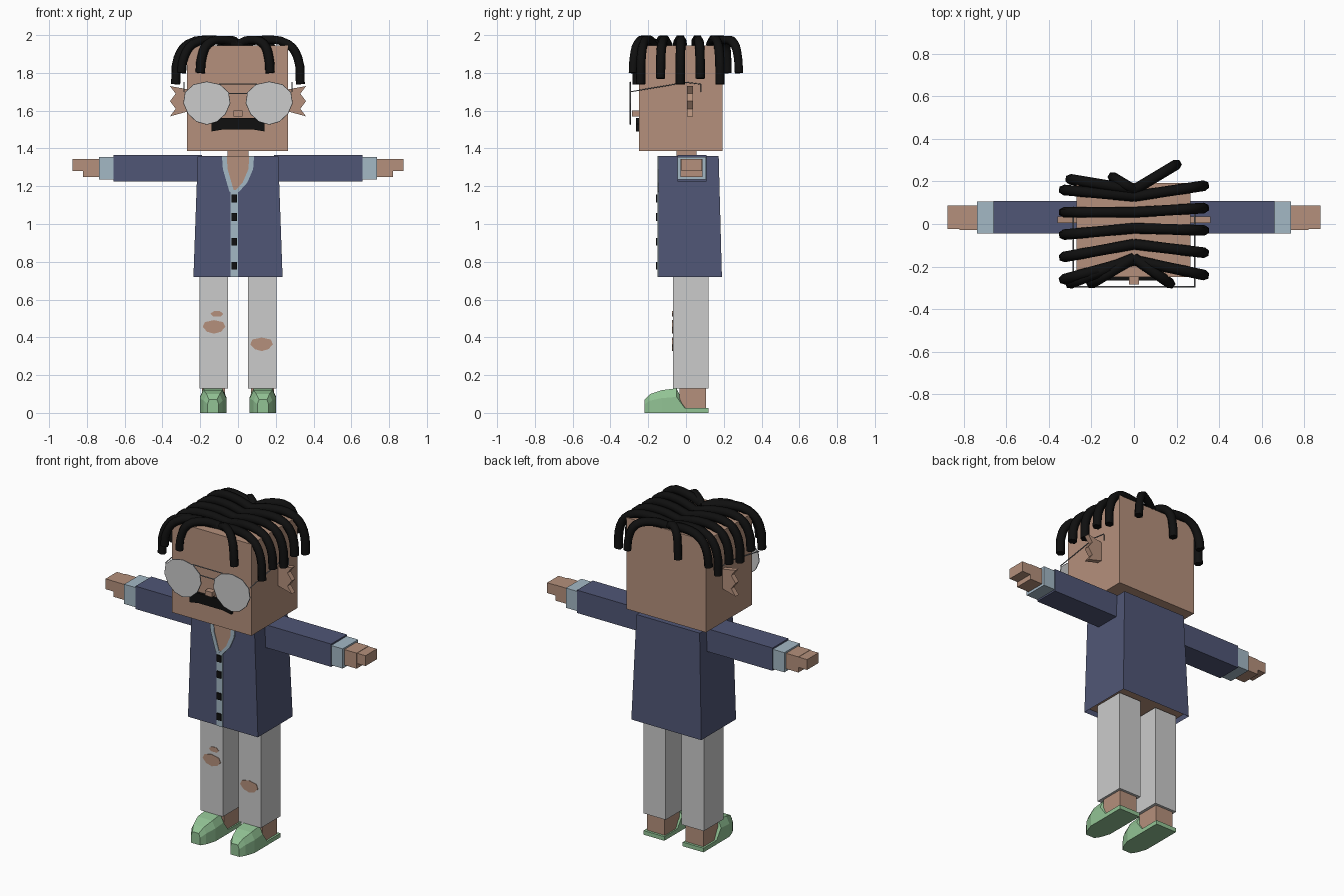
import bpy, bmesh
from math import sin, cos, tau, copysign
from mathutils import Vector

cube = bpy.data.objects.get("Cube")
if cube:
    bpy.data.objects.remove(cube, do_unlink=True)


def material(name, red, green, blue):
    mat = bpy.data.materials.new(name)
    mat.use_nodes = True
    mat.diffuse_color = (red, green, blue, 1)
    shader = mat.node_tree.nodes["Principled BSDF"]
    shader.inputs["Base Color"].default_value = mat.diffuse_color
    return mat


skin = material("skin", 0.46, 0.28, 0.2)
navy = material("navy_cloth", 0.08, 0.093, 0.18)
pale_blue = material("pale_blue_shirt", 0.37, 0.48, 0.56)
light_grey = material("light_grey", 0.6, 0.6, 0.6)
shoe_green = material("shoe_green", 0.29, 0.55, 0.3)
black = material("black", 0.005, 0.005, 0.005)
wire_grey = material("wire_grey", 0.25, 0.26, 0.28)


def loft(name, rings, mat):
    """Skin a run of equal-length point rings and cap both ends."""
    bm = bmesh.new()
    rows = [[bm.verts.new(point) for point in ring] for ring in rings]
    for lower, upper in zip(rows, rows[1:]):
        for i in range(len(lower)):
            bm.faces.new((lower[i - 1], lower[i], upper[i], upper[i - 1]))
    bm.faces.new(rows[0])
    bm.faces.new(rows[-1])
    bmesh.ops.recalc_face_normals(bm, faces=bm.faces)
    mesh = bpy.data.meshes.new(name)
    bm.to_mesh(mesh)
    bm.free()
    mesh.materials.append(mat)
    part = bpy.data.objects.new(name, mesh)
    bpy.context.collection.objects.link(part)
    return part


def rectangle(x, y, height):
    return [(x[0], y[0], height), (x[1], y[0], height),
            (x[1], y[1], height), (x[0], y[1], height)]


def box(name, x, y, z, mat):
    return loft(name, [rectangle(x, y, height) for height in z], mat)


def plate(name, outline, front, back, mat):
    """Extrude an x-z outline from front to back."""
    return loft(name, [[(x, y, z) for x, z in outline] for y in (front, back)], mat)


def oval(x, z, width, height, taper, count=12):
    """Rounded outline, wider at the top by the taper."""
    angles = [tau * i / count for i in range(count)]
    return [(x + width * cos(a) * (1 + taper * sin(a)), z + height * sin(a)) for a in angles]


def tube(name, points, radius, mat, handles="VECTOR"):
    curve = bpy.data.curves.new(name, "CURVE")
    curve.dimensions = "3D"
    curve.bevel_depth = radius
    curve.bevel_resolution = 1
    curve.resolution_u = 3
    curve.use_fill_caps = True
    spline = curve.splines.new("BEZIER")
    spline.bezier_points.add(len(points) - 1)
    for knot, point in zip(spline.bezier_points, points):
        knot.co = point
        knot.handle_left_type = knot.handle_right_type = handles
    curve.materials.append(mat)
    part = bpy.data.objects.new(name, curve)
    bpy.context.collection.objects.link(part)
    return part


# Head and neck
box("head", (-0.27, 0.265), (-0.25, 0.193), (1.387, 1.945), skin)
box("neck", (-0.055, 0.055), (-0.05, 0.055), (1.3, 1.4), skin)
box("nose", (-0.024, 0.024), (-0.285, -0.25), (1.57, 1.6), skin)
half_moustache = [(0.08, 1.5), (0.14, 1.49), (0.14, 1.53), (0.11, 1.56)]
mirrored = [(-x, z) for x, z in reversed(half_moustache)]
plate("moustache", half_moustache + mirrored, -0.266, -0.25, black)

# Jacket body, with a recessed skin-coloured underside
jacket = loft("jacket", [rectangle((-0.236, 0.236), (-0.145, 0.19), 0.72),
                         rectangle((-0.213, 0.213), (-0.145, 0.173), 1.36)], navy)
jacket.data.materials.append(skin)
bm = bmesh.new()
bm.from_mesh(jacket.data)
underside = min(bm.faces, key=lambda face: face.calc_center_median().z)
bmesh.ops.inset_individual(bm, faces=[underside], thickness=0.006)
bmesh.ops.translate(bm, verts=underside.verts, vec=(0, 0, 0.03))
underside.material_index = 1
bm.to_mesh(jacket.data)
bm.free()

# Open neck with a collar band down each edge
point_of_v = (-0.02, 1.17)
neckline = {side: [(s * 0.06, 1.36), (s * 0.055, 1.29), (s * 0.03 - 0.005, 1.22)]
            for side, s in (("left", 1), ("right", -1))}
opening = neckline["left"] + [point_of_v] + neckline["right"][::-1]
plate("chest", opening, -0.148, -0.14, skin)
for side, edge in neckline.items():
    inner = edge + [point_of_v]
    outer = [(x + copysign(0.025, edge[0][0]), z) for x, z in reversed(inner)]
    plate("collar_" + side, inner + outer, -0.152, -0.144, pale_blue)

# Button strip
box("button_strip", (-0.04, 0), (-0.15, -0.144), (0.72, 1.18), pale_blue)
for height in (0.78, 0.905, 1.037, 1.135):
    box("button", (-0.035, -0.005), (-0.158, -0.148), (height - 0.02, height + 0.02), black)


def outward(s, inner, outer):
    return (s * inner, s * outer)


for side, s in (("left", 1), ("right", -1)):
    # Arms
    box("sleeve_" + side, outward(s, 0.19, 0.66), (-0.045, 0.108), (1.225, 1.364), navy)
    box("cuff_" + side, outward(s, 0.66, 0.737), (-0.044, 0.105), (1.235, 1.355), pale_blue)
    box("palm_" + side, outward(s, 0.73, 0.82), (-0.028, 0.088), (1.25, 1.345), skin)
    box("fingers_" + side, outward(s, 0.82, 0.877), (-0.024, 0.086), (1.28, 1.343), skin)

    # Legs and ankles
    box("trouser_leg_" + side, outward(s, 0.053, 0.204), (-0.07, 0.12), (0.13, 0.74), light_grey)
    box("ankle_" + side, outward(s, 0.07, 0.19), (-0.035, 0.105), (0.02, 0.14), skin)

    # Shoes: flat sole and a faceted upper that opens behind the instep
    middle = s * 0.132
    box("sole_" + side, (middle - 0.07, middle + 0.07), (-0.1, 0.12), (0, 0.025), shoe_green)
    rings = []
    for y, wide, top in ((-0.22, 0.03, 0.07), (-0.19, 0.05, 0.1), (-0.13, 0.07, 0.12),
                         (-0.05, 0.07, 0.13), (0, 0.07, 0.025)):
        half = [(wide, 0), (wide, top * 0.65), (wide * 0.7, top)]
        rings.append([(middle + x, y, z) for x, z in half]
                     + [(middle - x, y, z) for x, z in reversed(half)])
    loft("shoe_" + side, rings, shoe_green)

    # Spiky ears: long and short reach in turn
    spikes = [(s * (0.33 if i % 2 else 0.36), 1.57 + 0.04 * i) for i in range(5)]
    root = [(s * 0.25, 1.71), (s * 0.25, 1.6)]
    plate("ear_" + side, spikes + root, 0.005, 0.036, skin)

    # Glasses: lens, rim and temple arm
    lens = [(s * x, z) for x, z in oval(0.165, 1.64, 0.122, 0.112, 0.15)]
    plate("lens_" + side, lens, -0.298, -0.292, light_grey)
    tube("rim_" + side, [(x, -0.295, z) for x, z in lens + lens[:1]], 0.003, wire_grey)
    hinge = s * 0.285
    tube("temple_" + side, [(hinge, -0.295, 1.7), (hinge, 0, 1.75), (hinge, 0.08, 1.74),
                            (hinge, 0.08, 1.7)], 0.003, wire_grey)

for name, height, reach in (("upper", 1.742, 0.1), ("lower", 1.69, 0.05)):
    tube(name + "_glasses_bridge", [(-reach, -0.295, height), (reach, -0.295, height)],
         0.003, wire_grey)

# Torn knees
for name, outline in (("right_knee_tear", oval(-0.127, 0.455, 0.06, 0.036, 0.2, 8)),
                      ("right_small_tear", oval(-0.112, 0.525, 0.034, 0.017, -0.2, 6)),
                      ("left_knee_tear", oval(0.125, 0.363, 0.06, 0.036, 0.2, 8))):
    plate(name, outline, -0.073, -0.068, skin)


def hair_lock(name, root_y, tip_x, tip_y, tip_z):
    """Rise from the parting, arch over the crown and hang past the edge."""
    root, tip = Vector((0, root_y, 0)), Vector((tip_x, tip_y, 0))
    path = []
    for along, height in ((0, 1.95), (0.4, 1.975), (0.8, 1.953), (0.96, 1.88), (1, tip_z)):
        spot = root.lerp(tip, along)
        path.append((spot.x, spot.y, height))
    tube(name, path, 0.025, black, "AUTO")


# Rows of locks falling to each side
for side, s in (("left", 1), ("right", -1)):
    for i in range(5):
        hair_lock("side_lock_" + side, 0.13 - 0.075 * i, s * 0.33,
                  0.17 + s * 0.01 - 0.105 * i, 1.74 + 0.03 * (i % 2))

# Loose locks over the brow and the back of the head
for x, y in ((0.17, -0.28), (-0.2, -0.28), (-0.3, -0.28), (0.2, 0.28), (-0.3, 0.21), (-0.1, 0.22)):
    hair_lock("loose_lock", copysign(0.16, y), x, y, 1.8)
